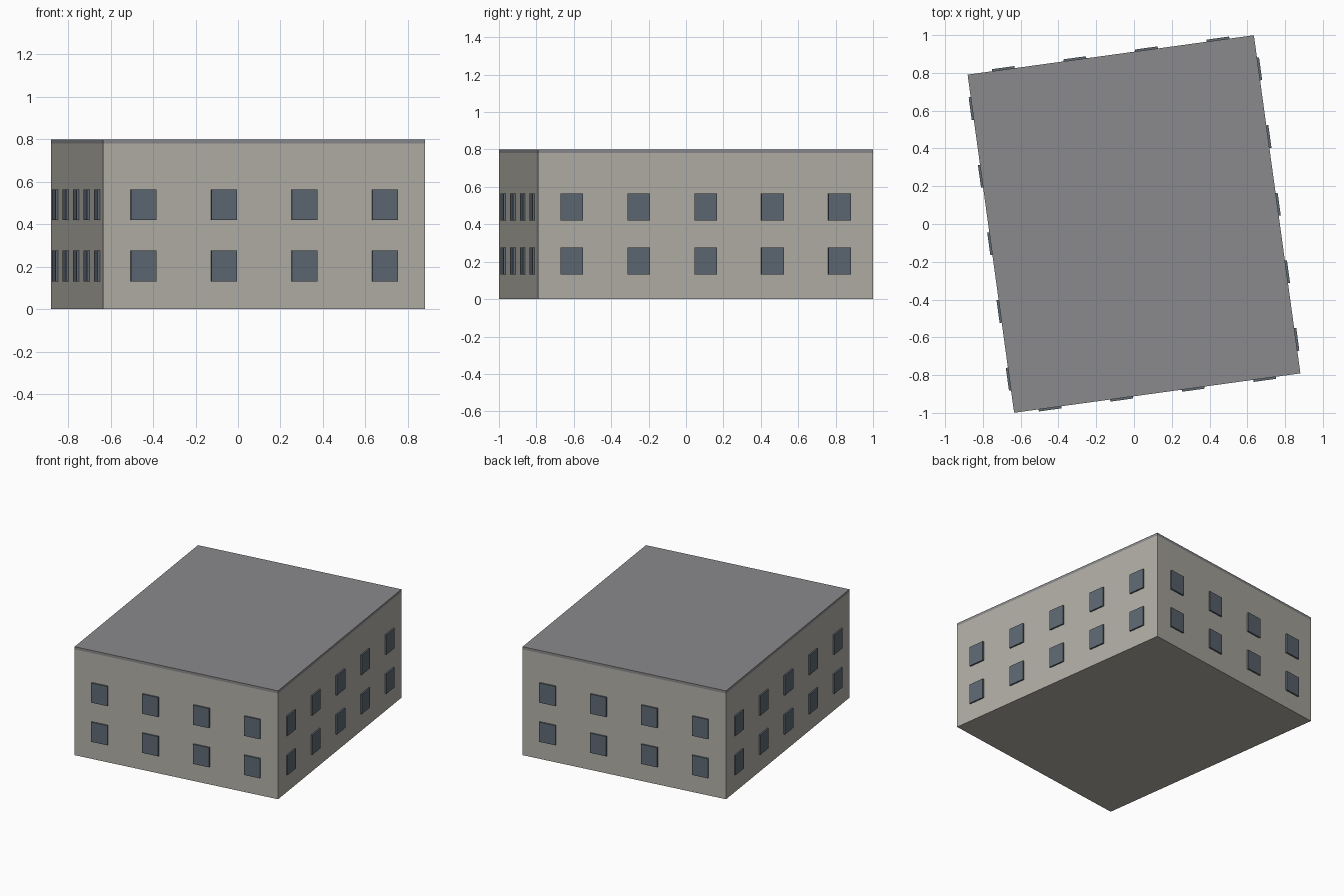
import bpy
from math import radians, pi
from mathutils import Matrix

cube = bpy.data.objects.get("Cube")
if cube:
    bpy.data.objects.remove(cube)

WIDTH, DEPTH, HEIGHT, ROOF = 1.53, 1.807, 0.8, 0.02
TURN = Matrix.Rotation(radians(7.83), 4, "Z")


def material(name, colour):
    m = bpy.data.materials.new(name)
    m.use_nodes = True
    m.diffuse_color = (*colour, 1)
    m.node_tree.nodes["Principled BSDF"].inputs["Base Color"].default_value = (*colour, 1)
    return m


def box(name, size, matrix, mat):
    bpy.ops.mesh.primitive_cube_add(size=1)
    ob = bpy.context.object
    ob.name = name
    ob.data.transform(Matrix.Diagonal((*size, 1)))
    ob.matrix_world = TURN @ matrix
    ob.data.materials.append(mat)
    return ob


wall_mat = material("warm grey wall", (0.445, 0.429, 0.386))
roof_mat = material("grey roof", (0.254, 0.254, 0.262))
glass_mat = material("blue grey window", (0.112, 0.141, 0.171))

# Main block and flat roof slab
body = HEIGHT - ROOF
box("walls", (WIDTH, DEPTH, body), Matrix.Translation((0, 0, body / 2)), wall_mat)
box("roof", (WIDTH, DEPTH, ROOF), Matrix.Translation((0, 0, HEIGHT - ROOF / 2)), roof_mat)

# Evenly spaced window panels on two storeys of all four sides
sides = [("front", WIDTH, DEPTH, 4), ("left", DEPTH, WIDTH, 5),
         ("back", WIDTH, DEPTH, 4), ("right", DEPTH, WIDTH, 5)]
for k, (side, length, across, bays) in enumerate(sides):
    spin = Matrix.Rotation(k * pi / 2, 4, "Z")
    for storey, z in (("lower", 0.203), ("upper", 0.492)):
        for i in range(bays):
            x = length * ((i + 0.5) / bays - 0.5)
            place = spin @ Matrix.Translation((x, -across / 2, z))
            box(f"{side}_{storey}_window_{i + 1}", (0.121, 0.022, 0.145), place, glass_mat)
